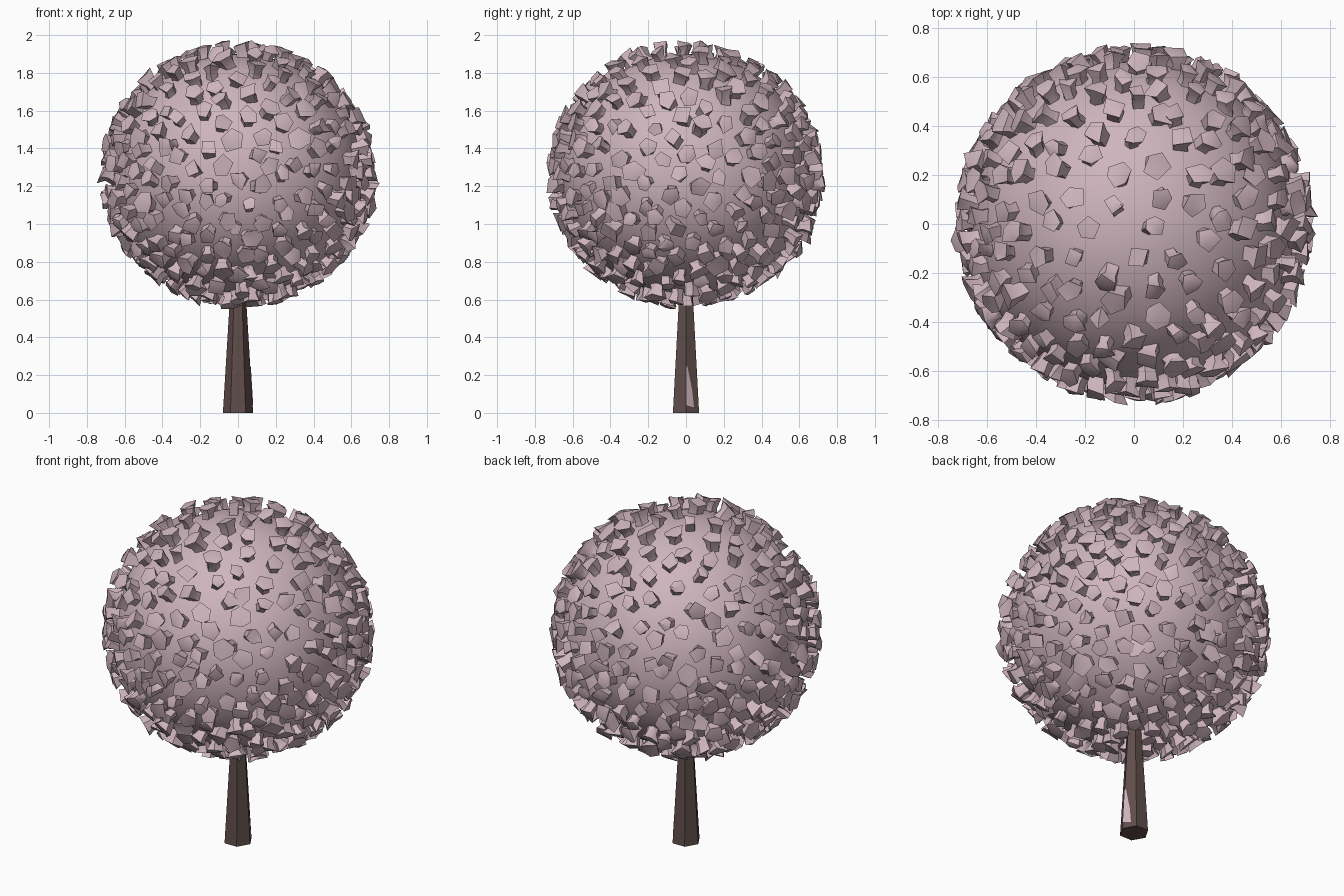
import bpy, bmesh, math, random
from mathutils import Vector, Quaternion

if "Cube" in bpy.data.objects:
    bpy.data.objects.remove(bpy.data.objects["Cube"])

random.seed(7)


def material(name, rgb):
    m = bpy.data.materials.new(name)
    m.diffuse_color = (*rgb, 1)
    m.use_nodes = True
    m.node_tree.nodes["Principled BSDF"].inputs["Base Color"].default_value = m.diffuse_color
    return m


blossom = material("blossom pink", (0.62, 0.46, 0.51))
bark = material("dark bark", (0.115, 0.075, 0.07))


def make_object(name, bm, mat, smooth):
    bmesh.ops.recalc_face_normals(bm, faces=bm.faces)
    for f in bm.faces:
        f.smooth = smooth
    me = bpy.data.meshes.new(name)
    bm.to_mesh(me)
    bm.free()
    me.materials.append(mat)
    ob = bpy.data.objects.new(name, me)
    bpy.context.collection.objects.link(ob)
    return ob


CENTRE = Vector((0, 0, 1.25))


def squash(d):
    """Canopy is slightly flatter underneath."""
    return Vector((d.x, d.y, d.z * (0.94 if d.z < 0 else 0.98)))


# canopy core: smooth ball
bm = bmesh.new()
bmesh.ops.create_icosphere(bm, subdivisions=4, radius=0.665)
for v in bm.verts:
    v.co = CENTRE + squash(v.co)
make_object("canopy_core", bm, blossom, True)


# blossom tufts: small flared cups with pointed corners
def tuft(bm, direction, size):
    sides = random.choice((4, 5, 5, 5, 6))
    tilt = Vector([random.gauss(0, 0.2) for _ in range(3)])
    axis = (direction + tilt).normalized()
    turn = axis.to_track_quat('Z', 'Y') @ Quaternion((0, 0, 1), random.uniform(0, 6.28))
    root = CENTRE + squash(direction * 0.65)
    height = random.uniform(0.065, 0.085)

    def ring(radius, z, jitter):
        out = []
        for i in range(sides):
            a = math.tau * i / sides + random.uniform(-0.2, 0.2)
            r = radius * random.uniform(1 - jitter, 1 + jitter)
            p = Vector((r * math.cos(a), r * math.sin(a), z + random.uniform(-1, 1) * jitter * 0.06))
            out.append(bm.verts.new(root + turn @ p))
        return out

    low = ring(size * 0.75, -0.005, 0.1)
    mid = ring(size * 0.7, height * 0.5, 0.1)
    top = ring(size, height, 0.22)
    tip = bm.verts.new(root + turn @ Vector((0, 0, height + 0.008)))
    for i in range(sides):
        j = (i + 1) % sides
        bm.faces.new((low[i], low[j], mid[j], mid[i]))
        bm.faces.new((mid[i], mid[j], top[j], top[i]))
        bm.faces.new((top[i], top[j], tip))


bm = bmesh.new()
COUNT = 400
for k in range(COUNT):
    t = (k + 0.5) / COUNT
    z = 1 - 2 * t ** 0.88          # a little denser underneath
    a = k * math.pi * (3 - math.sqrt(5))
    r = math.sqrt(max(0, 1 - z * z))
    d = Vector((r * math.cos(a), r * math.sin(a), z))
    d = (d + Vector([random.uniform(-0.035, 0.035) for _ in range(3)])).normalized()
    tuft(bm, d, random.uniform(0.042, 0.06))
tufts = make_object("blossom_tufts", bm, blossom, True)
bpy.context.view_layer.objects.active = tufts
tufts.select_set(True)
bpy.ops.object.shade_smooth_by_angle(angle=math.radians(50))

# trunk: six-sided taper
R0, R1, H = 0.08, 0.036, 0.72


def trunk_point(angle, z, grow=0.0):
    r = R0 + (R1 - R0) * z / H + grow
    return Vector((r * math.cos(angle), r * math.sin(angle), z))


bm = bmesh.new()
rings = [[bm.verts.new(trunk_point(math.tau * i / 6, z)) for i in range(6)] for z in (0, H)]
for i in range(6):
    j = (i + 1) % 6
    bm.faces.new((rings[0][i], rings[0][j], rings[1][j], rings[1][i]))
bm.faces.new(rings[0][::-1])
bm.faces.new(rings[1])
make_object("trunk", bm, bark, False)

# pale patch on one facet of the trunk
bm = bmesh.new()


def on_facet(u, z):
    return trunk_point(0, z, 0.003).lerp(trunk_point(math.tau / 6, z, 0.003), u)


bm.faces.new([bm.verts.new(on_facet(u, z)) for u, z in
              ((0.0, 0.04), (0.6, 0.03), (0.5, 0.12), (0.12, 0.25), (0.0, 0.24))])
make_object("trunk_patch", bm, blossom, False)
